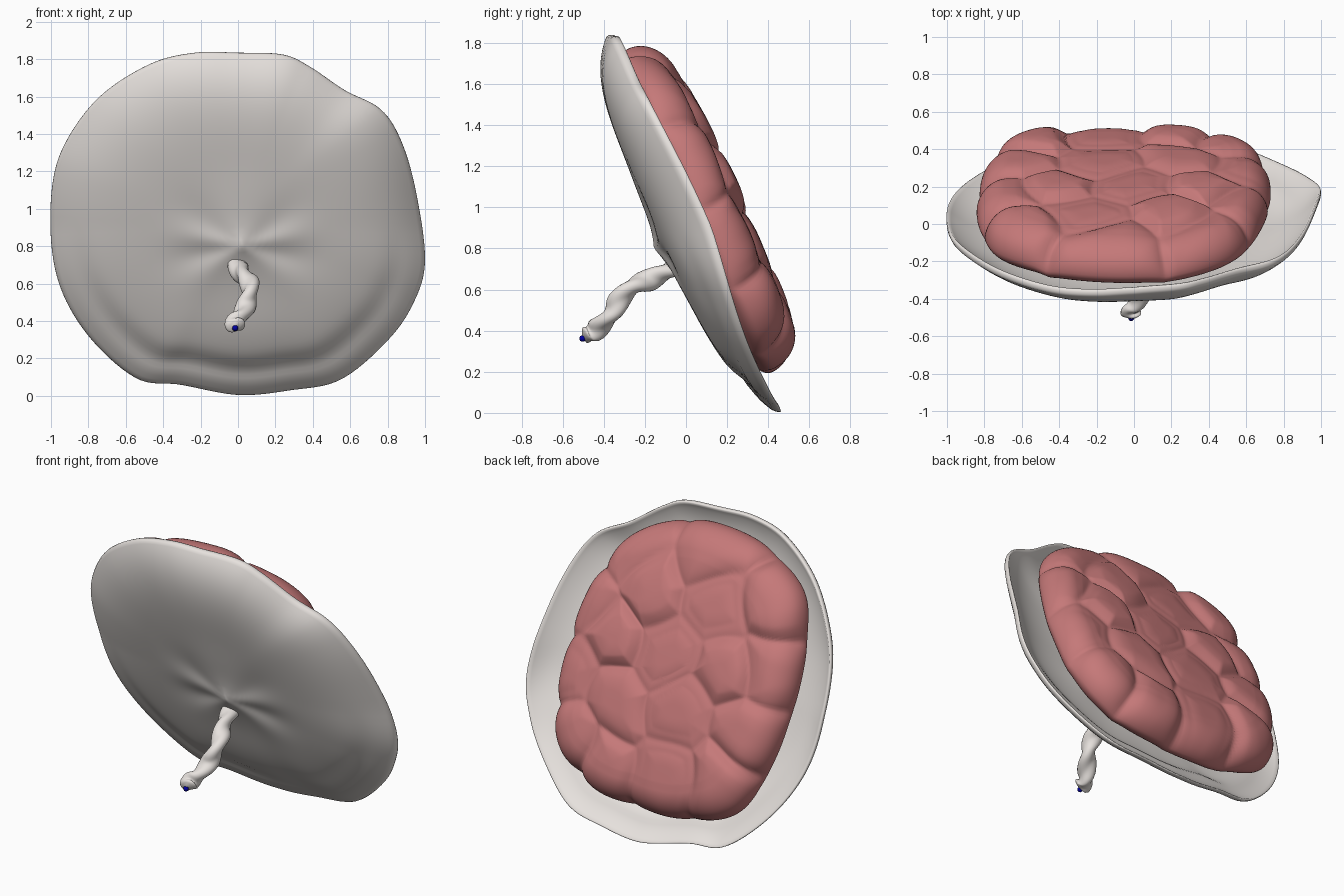
import bpy, math
from mathutils import Vector

if "Cube" in bpy.data.objects:
    bpy.data.objects.remove(bpy.data.objects["Cube"])


def material(name, col):
    m = bpy.data.materials.new(name)
    m.diffuse_color = (*col, 1)
    m.use_nodes = True
    m.node_tree.nodes["Principled BSDF"].inputs["Base Color"].default_value = m.diffuse_color
    return m


def spline(a, b, c, d, t):
    # Catmull-Rom segment from b to c
    return 0.5 * (2 * b + (c - a) * t + (2 * a - 5 * b + 4 * c - d) * t * t
                  + (3 * b - a - 3 * c + d) * t ** 3)


def closed_curve(pts, n):
    k, P = len(pts), [Vector(p) for p in pts]
    out = []
    for i in range(n):
        s = i * k / n
        j = int(s)
        out.append(spline(*(P[(j + o) % k] for o in (-1, 0, 1, 2)), s - j))
    return out


def loft(name, rings, start, end, mat):
    n = len(rings[0])
    verts = [v for r in rings for v in r] + [start, end]
    s, e, last = len(verts) - 2, len(verts) - 1, (len(rings) - 1) * n
    faces = []
    for j in range(n):
        k = (j + 1) % n
        for i in range(len(rings) - 1):
            faces.append((i * n + j, i * n + k, i * n + n + k, i * n + n + j))
        faces += [(s, k, j), (e, last + j, last + k)]
    me = bpy.data.meshes.new(name)
    me.from_pydata([tuple(v) for v in verts], [], faces)
    me.polygons.foreach_set("use_smooth", [True] * len(faces))
    ob = bpy.data.objects.new(name, me)
    bpy.context.collection.objects.link(ob)
    me.materials.append(mat)
    bpy.context.view_layer.objects.active = ob
    ob.select_set(True)
    bpy.ops.object.mode_set(mode='EDIT')
    bpy.ops.mesh.select_all(action='SELECT')
    bpy.ops.mesh.normals_make_consistent(inside=False)
    bpy.ops.object.mode_set(mode='OBJECT')
    ob.select_set(False)
    return ob


pale = material("pale_membrane", (.8, .76, .73))

# Membrane dish: tilted, shallow flat-bottomed bowl with an irregular rim
rim = closed_curve([(0, 1.835), (.24, 1.825), (.385, 1.76), (.57, 1.635), (.76, 1.535), (.87, 1.37),
                    (.95, 1.1), (1, .72), (.93, .48), (.785, .28), (.545, .085), (.28, .03),
                    (0, .005), (-.31, .06), (-.535, .09), (-.765, .28), (-.925, .52), (-.995, .78),
                    (-.995, 1.11), (-.925, 1.35), (-.74, 1.6), (-.47, 1.775), (-.23, 1.835)], 160)
mid = Vector((0, .9))


def dish(p, f, off):
    q = mid + (p - mid) * f
    x, z = q
    y = .45 - .4457 * z - .195 * (1 - f ** 4.6)
    a = math.atan2(p.y - mid.y, p.x)
    low = max(0, .9 - p.y)
    y += (.05 * max(p.x, 0) - .01 - .11 * abs(p.x) * low) * f ** 4
    y += .01 * math.sin(5 * a + 1) * f ** 6
    # groove inside the lower rim
    y += .03 * max(0, -math.sin(a)) * math.exp(-((f - .85) / .06) ** 2)
    # pulled tent and radial folds around the cord root
    c = math.hypot(x - .02, z - .8)
    b = math.atan2(z - .8, x - .02)
    y -= .055 * math.exp(-c / .12)
    y -= .007 * math.sin(5 * b + 1.5 * math.sin(2 * b)) * math.exp(-((c - .25) / .16) ** 2)
    return Vector((x, y + off, z))


fs = [i / 40 for i in range(1, 40)]
rings = [[dish(p, f, 0) for p in rim] for f in fs]
for f, off in ((.99, 0), (.998, .008), (1, .02), (.998, .032), (.99, .04)):
    rings.append([dish(p, f, off) for p in rim])
rings += [[dish(p, f, .038) for p in rim] for f in reversed(fs)]
loft("membrane_dish", rings, dish(mid, 0, 0), dish(mid, 0, .038), pale)

# Lobed mass: rounded slab in the dish, divided into pillowy cells
T, N = Vector((0, -.407, .914)), Vector((0, .914, .407))
C = Vector((0, .05, .9))
edge = closed_curve([(-.1, .93), (.2, .9), (.45, .77), (.6, .58), (.69, .3), (.73, 0), (.71, -.35),
                     (.6, -.6), (.35, -.75), (0, -.79), (-.35, -.77), (-.65, -.64), (-.79, -.32),
                     (-.84, .05), (-.82, .4), (-.72, .69), (-.42, .87)], 300)
seeds = [Vector(s) for s in (
    (-.15, .8), (.42, .62), (-.62, .6), (-.28, .45), (.2, .48), (.62, .32), (-.7, .22),
    (-.4, .12), (.02, .16), (.4, .12), (-.2, -.18), (.24, -.2), (-.66, -.16), (.6, -.14),
    (-.55, -.52), (-.12, -.56), (.25, -.6), (.55, -.5))]
tops = [.02 * math.sin(3.7 * i) for i in range(len(seeds))]


def lobe(p, r, w):
    q = p * r
    # slight warp so that the creases are curved
    s = q + Vector((.035 * math.sin(9 * q.y), .035 * math.sin(8 * q.x + 1)))
    d = sorted(((s - c).length, i) for i, c in enumerate(seeds))
    gap = d[1][0] - d[0][0]
    b = min(1, math.hypot(gap, .02) / .28)
    dent = 1 - math.sqrt(b * (2 - b))
    up = max(0, min(1, (w + .05) / .2))
    w += up * (.012 - .055 * dent + tops[d[0][1]] * min(1, gap / .12))
    w -= .04 * q.y ** 2
    q = q * (1 - .05 * dent * up * r ** 3)
    return C + Vector((q.x, 0, 0)) + T * q.y + N * w


prof = [(i / 60, .25 - .02 * (i / 60) ** 2) for i in range(1, 47)]
for i in range(19):
    a = math.radians(90 - i * 7.5)
    prof.append((.79 + .21 * math.cos(a), .08 + (.155 if a > 0 else .09) * math.sin(a)))
prof += [(.8, -.03), (.6, -.08), (.3, -.11), (.1, -.12)]
loft("lobed_mass", [[lobe(p, r, w) for p in edge] for r, w in prof],
     lobe(edge[0], 0, .25), C - N * .12, material("lobe_red", (.56, .19, .19)))

# Twisted cord hanging from the front
path = [(0, .02, .74), (0, -.09, .69), (.02, -.17, .65), (.055, -.25, .62), (.065, -.32, .555),
        (.045, -.36, .485), (.01, -.42, .42), (-.015, -.46, .39), (-.015, -.5, .375)]
P = [Vector(p) for p in path]
centres = []
for i in range(len(P) - 1):
    q = (P[max(i - 1, 0)], P[i], P[i + 1], P[min(i + 2, len(P) - 1)])
    centres += [spline(*q, j / 8) for j in range(8)]
centres.append(P[-1])
rings, m = [], len(centres)
for i, c in enumerate(centres):
    t = (centres[min(i + 1, m - 1)] - centres[max(i - 1, 0)]).normalized()
    u = t.cross(Vector((1, 0, 0))).normalized()
    v = t.cross(u)
    s = i / (m - 1)
    ring = []
    for k in range(20):
        a = k * math.tau / 20
        rad = .046 * (1 + .2 * math.cos(2 * a - 24 * s))
        rad *= math.sqrt(max(.1, 1 - max(0, (s - .93) / .072) ** 2))
        ring.append(c + rad * (u * math.cos(a) + v * math.sin(a)))
    rings.append(ring)
loft("cord", rings, centres[0], centres[-1] + Vector((0, -.008, -.003)), pale)

# Dark vessel end on the cord tip
bpy.ops.mesh.primitive_uv_sphere_add(segments=16, ring_count=8, radius=.016,
                                     location=(-.015, -.503, .362))
tip = bpy.context.object
tip.name = "cord_vessel_tip"
tip.data.materials.append(material("vessel_blue", (0, 0, .35)))
bpy.ops.object.shade_smooth()
